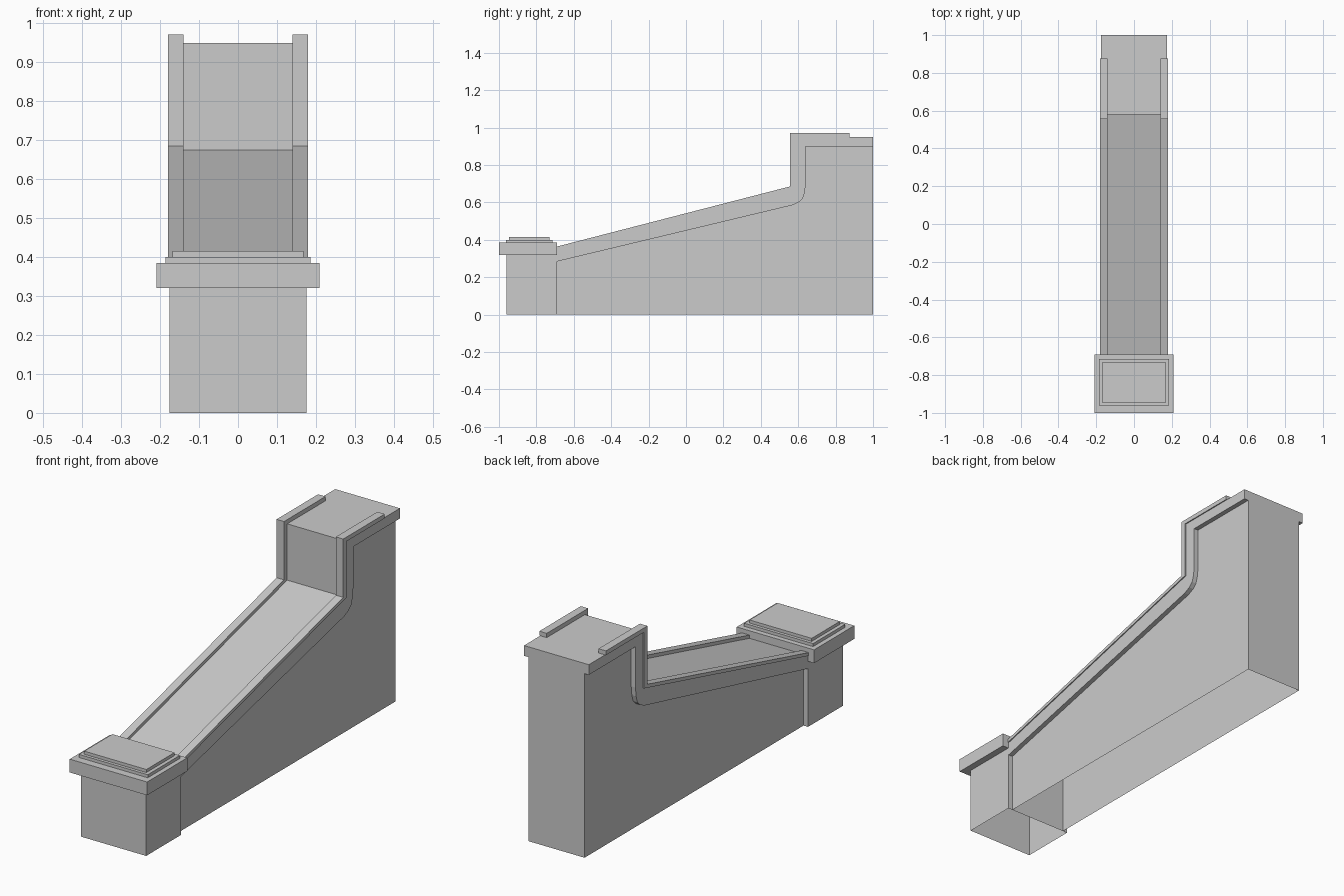
import bpy, bmesh

if "Cube" in bpy.data.objects:
    bpy.data.objects.remove(bpy.data.objects["Cube"])


def prism(name, profile, x0, x1, skip=(), caps=True):
    """Extrude a (y, z) outline along x; 'skip' lists outline edges left open."""
    bm = bmesh.new()
    a = [bm.verts.new((x0, y, z)) for y, z in profile]
    b = [bm.verts.new((x1, y, z)) for y, z in profile]
    n = len(profile)
    bm.faces.new(a)
    bm.faces.new(b[::-1])
    for i in range(n):
        if i not in skip:
            j = (i + 1) % n
            bm.faces.new((a[i], b[i], b[j], a[j]))
    bmesh.ops.recalc_face_normals(bm, faces=bm.faces)
    # an outline starts on the ground at the front: its second-last side must face +x
    right = [f for f in bm.faces if all(abs(v.co.x - x1) < 1e-5 for v in f.verts)]
    if right[0].normal.x < 0:
        bmesh.ops.reverse_faces(bm, faces=bm.faces)
    mesh = bpy.data.meshes.new(name)
    bm.to_mesh(mesh)
    bm.free()
    obj = bpy.data.objects.new(name, mesh)
    bpy.context.collection.objects.link(obj)
    return obj


def block(name, half_x, y0, y1, z0, z1, skip=()):
    return prism(name, [(y0, z0), (y1, z0), (y1, z1), (y0, z1)], -half_x, half_x, skip)


# End post, hollow (open below and under the cap)
block("end_post", 0.176, -0.96, -0.69, 0, 0.32, skip=(0, 2))

# Stepped cap on the post
block("cap_base", 0.209, -1.0, -0.69, 0.32, 0.385)
block("cap_step", 0.186, -0.962, -0.715, 0.385, 0.40)
block("cap_top", 0.168, -0.947, -0.73, 0.40, 0.415)

# Underside line of the coping: slope, rounded corner, rise, flat end
under = [(-0.69, 0.284), (0.572, 0.586), (0.605, 0.602), (0.625, 0.622),
         (0.635, 0.655), (0.64, 0.70), (0.64, 0.899), (1.0, 0.899)]

# Wall body, open at the bottom, front and top where other parts cover it
body = [(-0.69, 0.0)] + under + [(1.0, 0.0)]
prism("wall_body", body, -0.152, 0.152, skip=[*range(len(under)), len(body) - 1])

# Coping slab following the wall top
top = [(1.0, 0.949), (0.58, 0.949), (0.58, 0.674), (-0.69, 0.348)]
prism("coping", under + top, -0.175, 0.175)

# Raised edge rails, mirrored to both sides
rail = [(-0.69, 0.348), (0.58, 0.674), (0.58, 0.949), (0.875, 0.949),
        (0.875, 0.97), (0.555, 0.97), (0.555, 0.685), (-0.69, 0.364)]
rails = prism("edge_rails", rail, 0.14, 0.18)
rails.modifiers.new("mirror", 'MIRROR').use_axis[0] = True
